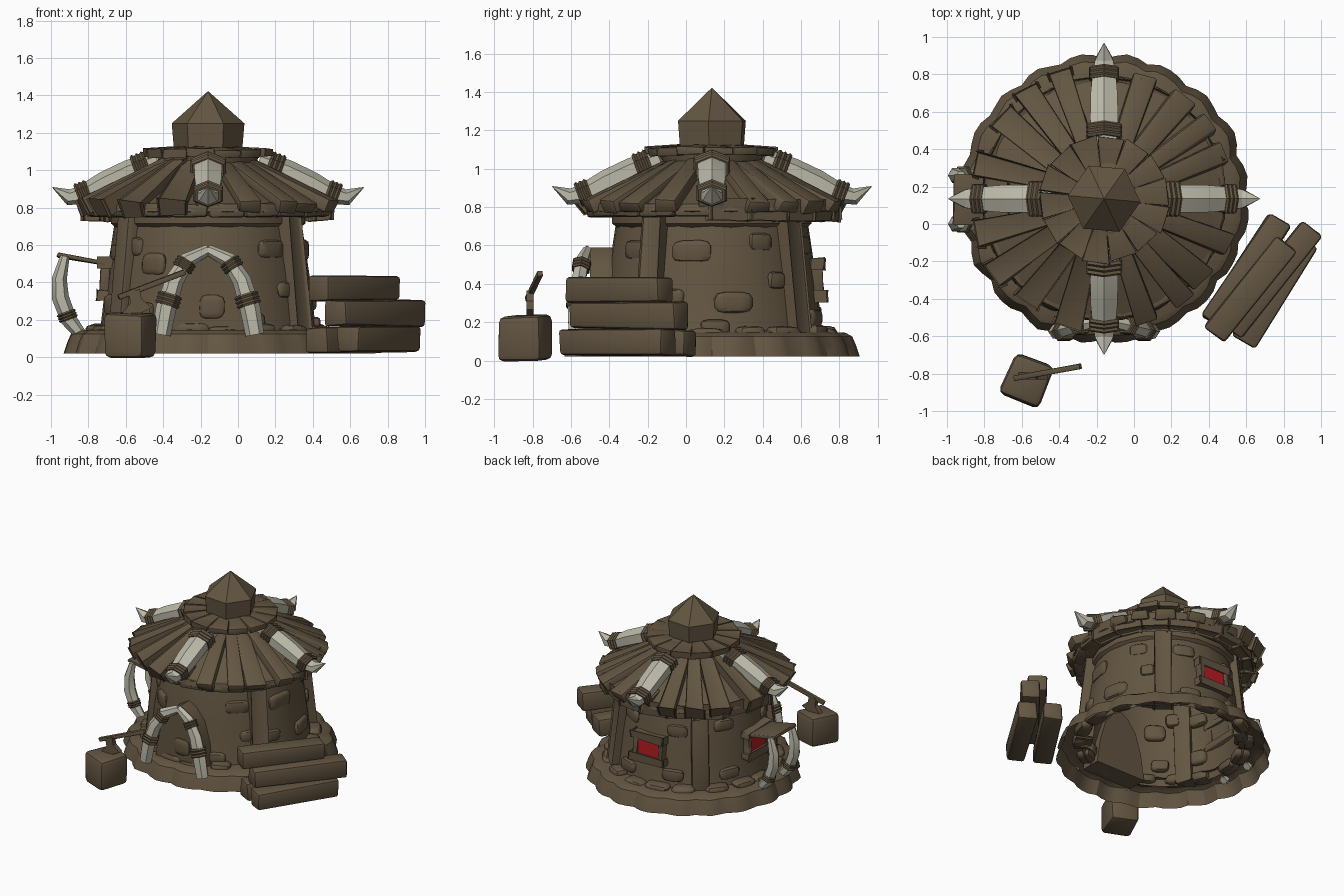
import bpy, bmesh, math, random
from mathutils import Vector as V

if "Cube" in bpy.data.objects:
    bpy.data.objects.remove(bpy.data.objects["Cube"])

random.seed(4)
CX, CY = -0.16, 0.135
UP = V((0, 0, 1))


def material(name, col):
    m = bpy.data.materials.new(name)
    m.diffuse_color = (*col, 1)
    m.use_nodes = True
    m.node_tree.nodes["Principled BSDF"].inputs["Base Color"].default_value = m.diffuse_color
    return m


WOOD = material("brown", (0.125, 0.092, 0.054))
BONE = material("bone", (0.50, 0.485, 0.395))
RED = material("red", (0.48, 0.012, 0.016))


def finish(name, bm, mat, angle=30):
    bmesh.ops.recalc_face_normals(bm, faces=bm.faces)
    me = bpy.data.meshes.new(name)
    bm.to_mesh(me)
    bm.free()
    me.materials.append(mat)
    ob = bpy.data.objects.new(name, me)
    bpy.context.collection.objects.link(ob)
    if angle:
        bpy.ops.object.select_all(action='DESELECT')
        ob.select_set(True)
        bpy.context.view_layer.objects.active = ob
        bpy.ops.object.shade_smooth_by_angle(angle=math.radians(angle))
    return ob


def polar(deg, r, z):
    a = math.radians(deg)
    return V((CX + r * math.cos(a), CY + r * math.sin(a), z))


def out(deg):
    return V((math.cos(math.radians(deg)), math.sin(math.radians(deg)), 0))


def plank(name, p, q, w, h, up=UP, bevel=0.012, warp=0.008, mat=WOOD, taper=1.0, rounded=0):
    """Worn box running from p to q; w across, h along up. rounded > 0 gives a pebble."""
    p, q = V(p), V(q)
    d = (q - p).normalized()
    s = up.cross(d).normalized()
    u = d.cross(s)
    bm = bmesh.new()
    bmesh.ops.create_cube(bm, size=1)
    if rounded:
        for v in bm.verts:
            v.co += V([random.uniform(-.07, .07) for _ in range(3)])
        bmesh.ops.bevel(bm, geom=bm.edges[:], offset=rounded, segments=2, profile=0.5, affect='EDGES')
        bevel = warp = 0
    for v in bm.verts:
        x, y, z = v.co
        k = taper if x < 0 else 1
        v.co = (p + q) / 2 + d * x * (q - p).length + s * y * w * k + u * z * h
        v.co += V([random.uniform(-warp, warp) for _ in range(3)])
    if bevel:
        bmesh.ops.bevel(bm, geom=bm.edges[:], offset=bevel, segments=2, profile=0.5, affect='EDGES')
    return finish(name, bm, mat, 40)


def skin(name, rings, mat, caps, loop=False, angle=30):
    """Joins rings of points into a surface."""
    bm = bmesh.new()
    vs = [[bm.verts.new(p) for p in r] for r in rings]
    n = len(vs[0])
    pairs = list(zip(vs, vs[1:])) + ([(vs[-1], vs[0])] if loop else [])
    for a, b in pairs:
        for i in range(n):
            j = (i + 1) % n
            bm.faces.new((a[i], a[j], b[j], b[i]))
    if caps:
        bm.faces.new(vs[0])
        bm.faces.new(vs[-1])
    return finish(name, bm, mat, angle)


def lathe(name, profile, n, mat=WOOD, caps=False, loop=False, wave=None, turn=0, angle=30):
    wave = wave or [1] * n
    rings = [[polar(turn + 360 * i / n, r * wave[i], z) for i in range(n)] for r, z in profile]
    return skin(name, rings, mat, caps, loop, angle)


def tube(name, path, radii, side, mat, wide=1.0, n=6):
    path = [V(p) for p in path]
    rings = []
    for i, (p, r) in enumerate(zip(path, radii)):
        t = (path[min(i + 1, len(path) - 1)] - path[max(i - 1, 0)]).normalized()
        s = (side - t * side.dot(t)).normalized()
        u = t.cross(s)
        ang = [math.pi / 2 + 2 * math.pi * k / n for k in range(n)]
        rings.append([p + s * math.cos(a) * r * wide + u * math.sin(a) * r for a in ang])
    return skin(name, rings, mat, True, angle=20)


def binding(name, p, q, r, side, wide=1.0):
    """Rope wrapped three times round a horn."""
    p, q = V(p), V(q)
    path = [p.lerp(q, i / 6) for i in range(7)]
    tube(name, path, [r * (1.1 if i % 2 else 0.96) for i in range(7)], side, WOOD, wide)


# scalloped stone footing, open underneath
wave = [.968 + .035 * abs(math.sin(math.pi * 20 * i / 80)) + random.uniform(-.008, .008) for i in range(80)]
lathe("footing", [(.775, .02), (.755, .08), (.735, .125), (.70, .145), (.56, .15)], 80, wave=wave)
for i in range(18):
    a, z = i * 20 + random.uniform(-3, 3), .14 + random.uniform(-.01, .01)
    t = out(a + 90) * random.uniform(.07, .10)
    c = polar(a, .60, z)
    plank("footing_stone", c - t, c + t, .11, .07, rounded=.3)

# tapered wall, top ring beam, posts
lathe("wall", [(.59, .10), (.575, .16), (.545, .42), (.50, .72), (.48, .80)], 36)
lathe("ring_beam", [(.47, .70), (.505, .695), (.53, .715), (.53, .755), (.505, .775), (.47, .77)], 16, loop=True, turn=11)
for a in (-34, 214, 50, 130):
    plank("post", polar(a, .575, .10), polar(a, .50, .78), .125, .09, up=out(a), bevel=.015)


def wall_r(z):
    return .60 - (z - .05) * .155


# stones set in the wall: angle, height, width, thickness
STONES = [(236, .50, .15, .12), (311, .58, .18, .10), (222, .59, .10, .10), (295, .20, .13, .08),
          (-12, .57, .19, .11), (12, .30, .20, .11), (2, .17, .15, .08), (30, .62, .13, .09),
          (70, .22, .15, .09), (66, .60, .16, .09), (112, .57, .14, .09), (110, .24, .16, .09),
          (150, .60, .16, .09), (152, .24, .15, .09), (200, .56, .14, .09), (203, .28, .14, .11),
          (-22, .33, .13, .09), (320, .36, .16, .09), (232, .25, .13, .09), (38, .42, .10, .09)]
for a, z, w, h in STONES:
    c, t = polar(a, wall_r(z) - .012, z), out(a + 90) * w / 2
    plank("wall_stone", c - t, c + t, .06, h, rounded=.28)

# doorway: pointed arch block with two horns
arch = [(.22, .10), (.19, .30), (.14, .46), (.07, .55)]
outline = [(x, z) for x, z in arch] + [(0, .59)] + [(-x, z) for x, z in reversed(arch)]
skin("door_block", [[V((CX + x, y, z)) for x, z in outline] for y in (-.34, -.50)], WOOD, True)
plank("door_stone", (-.21, -.50, .27), (-.07, -.50, .27), .04, .12, rounded=.28)
for m in (-1, 1):
    pts = [(CX + m * x, y, z) for x, y, z in
           ((.25, -.575, .12), (.225, -.575, .26), (.18, -.56, .41), (.11, -.54, .52), (0, -.515, .575))]
    tube("door_horn", pts, [.05, .055, .05, .042, .028], V((0, 1, 0)), BONE, wide=.85)
    for i, f, r in ((1, .1, .062), (2, .55, .054)):
        p, q = V(pts[i]), V(pts[i + 1])
        binding("door_horn_binding", p.lerp(q, f), p.lerp(q, f + .42), r, V((0, 1, 0)), .9)

# windows at the back and on the left
for a in (90, 180):
    o, t = out(a), out(a + 90)
    c = polar(a, .563, .42)
    plank("window_pane", c - t * .095, c + t * .095, .009, .13, bevel=0, warp=0, mat=RED)
    for z, r, w in ((.505, .55, .14), (.335, .56, .15)):
        b = polar(a, r, z)
        plank("window_rail", b - t * w, b + t * w, .07, .045, bevel=.008, warp=.005)
    for s in (-1, 1):
        plank("window_jamb", c + t * s * .11 - UP * .10 - o * .005, c + t * s * .11 + UP * .10 - o * .015,
              .04, .05, up=o, bevel=.008, warp=.004)

# awning held up by two horns over the left window
plank("awning", (-.965, .13, .548), (-.70, .13, .50), .27, .028, bevel=.005, warp=.006)
for y in (0, .26):
    pts = [(-.84, y, .12), (-.905, y, .20), (-.95, y, .32), (-.955, y, .42), (-.925, y, .54)]
    tube("awning_horn", pts, [.032, .043, .046, .04, .025], V((0, 1, 0)), BONE)
    p, q = V(pts[1]), V(pts[2])
    binding("awning_horn_binding", p, p.lerp(q, .35), .049, V((0, 1, 0)))

# roof shell, eave logs and radial planks
lathe("roof_shell", [(.47, .77), (.61, .755), (.655, .78), (.645, .815), (.28, .99), (.12, 1.07)], 20, turn=9)
for i in range(20):
    a = i * 18
    if i % 5:
        d = random.uniform(-.02, .02)
        plank("roof_plank", polar(a, .24, 1.02), polar(a + random.uniform(-3, 3), .69 + d, .80 + d / 2),
              random.uniform(.12, .15), .07, bevel=.013, warp=.009, taper=.7)
    c, t = polar(a + 9, .61, .785), out(a + 99) * .10
    plank("eave_log", c - t, c + t, .075, .075, bevel=.02, warp=.006)

# four roof horns with rope bindings
HORN = [(.27, 1.045), (.42, .99), (.55, .93), (.66, .872), (.745, .855), (.832, .908)]
for a in (0, 90, 180, 270):
    side = out(a + 90)
    pts = [polar(a, r, z) for r, z in HORN]
    tube("roof_horn", pts, [.06, .066, .064, .055, .043, .002], side, BONE, wide=1.3)
    binding("horn_binding_upper", polar(a, .32, 1.028), polar(a, .395, 1.0), .074, side, 1.35)
    binding("horn_binding_lower", polar(a, .635, .886), polar(a, .70, .862), .062, side, 1.35)
    c = polar(a, .645, .80)
    plank("horn_rest", polar(a, .50, .86), c, .13, .07, bevel=.013)

# upper plank disc and hexagonal cap
for i in range(14):
    a = i * 360 / 14 + 6
    d = random.uniform(-.012, .012)
    plank("disc_plank", polar(a, .08, 1.108), polar(a, .335 + d, 1.09 + d / 2), .145, .04,
          bevel=.004, warp=.004, taper=.3)
lathe("disc_core", [(.25, 1.0), (.27, 1.075), (.19, 1.12)], 14, caps=True)
lathe("cap", [(.18, 1.09), (.185, 1.13), (.195, 1.25), (.003, 1.42)], 6, caps=True, turn=-5, angle=0)

# stacked timber on the right
for x, y, z, a, l in ((.60, -.25, .09, 57, .66), (.755, -.36, .092, 58, .64),
                      (.735, -.295, .235, 52, .70), (.62, -.35, .372, 51, .63)):
    d = out(a) * l / 2
    c = V((x, y, z))
    plank("timber", c - d, c + d, .14, .137, bevel=.018, warp=.008)

# chopping block with an axe
c, d = V((-.578, -.83, .12)), out(-22) * .11
plank("chopping_block", c - d, c + d, .24, .235, bevel=.032, warp=.012)
plank("axe_handle", (-.64, -.825, .32), (-.285, -.76, .455), .03, .03, bevel=.005, warp=.002)
blade = [(-.585, .345), (-.525, .365), (-.515, .31), (-.46, .265), (-.54, .225), (-.62, .235), (-.575, .29)]
skin("axe_head", [[V((x, y, z)) for x, z in blade] for y in (-.832, -.795)], WOOD, True)
